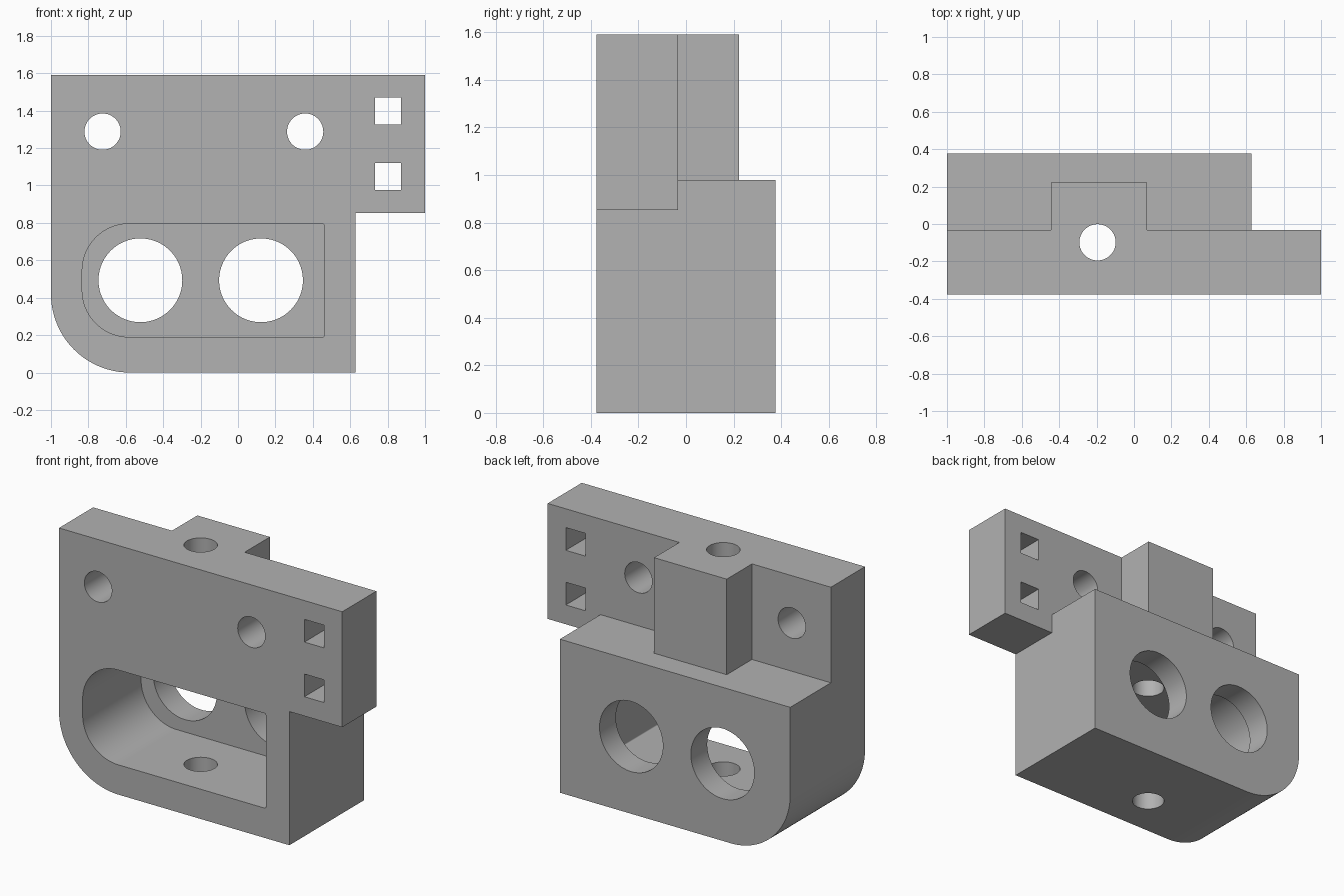
import bpy
import bmesh
from math import sin, cos, pi, radians
from mathutils import Vector

cube = bpy.data.objects.get("Cube")
if cube:
    bpy.data.objects.remove(cube, do_unlink=True)

grey = bpy.data.materials.new("plain grey")
grey.use_nodes = True
colour = (0.445, 0.445, 0.445, 1)
grey.diffuse_color = colour
grey.node_tree.nodes["Principled BSDF"].inputs["Base Color"].default_value = colour

FRONT, STEP, BOSS, BACK = -0.377, -0.033, 0.222, 0.377
TOP = 1.59


def prism(name, points, start, depth_vector):
    """Closed solid made by sweeping a planar outline along a vector."""
    bm = bmesh.new()
    face = bm.faces.new([bm.verts.new(Vector(p) + Vector(start)) for p in points])
    swept = bmesh.ops.extrude_face_region(bm, geom=[face])
    moved = [v for v in swept["geom"] if isinstance(v, bmesh.types.BMVert)]
    bmesh.ops.translate(bm, verts=moved, vec=depth_vector)
    bmesh.ops.recalc_face_normals(bm, faces=bm.faces[:])
    mesh = bpy.data.meshes.new(name)
    bm.to_mesh(mesh)
    bm.free()
    mesh.materials.append(grey)
    obj = bpy.data.objects.new(name, mesh)
    bpy.context.collection.objects.link(obj)
    return obj


def rounded(x0, x1, z0, z1, radii=(0, 0, 0, 0), steps=24):
    """Rectangle outline in xz; radii run bottom left, bottom right, top right, top left."""
    corners = ((x0, z0, 1, 1), (x1, z0, -1, 1), (x1, z1, -1, -1), (x0, z1, 1, -1))
    points = []
    for i, ((x, z, sx, sz), r) in enumerate(zip(corners, radii)):
        if not r:
            points.append((x, 0, z))
            continue
        for k in range(steps + 1):
            a = pi + (i + k / steps) * pi / 2
            points.append((x + sx * r + r * cos(a), 0, z + sz * r + r * sin(a)))
    return points


def along_y(name, points, y0, y1):
    return prism(name, points, (0, y0, 0), (0, y1 - y0, 0))


def circle(r, axis, n=64):
    turns = [2 * pi * k / n for k in range(n)]
    if axis == "y":
        return [(r * cos(a), 0, r * sin(a)) for a in turns]
    return [(r * cos(a), r * sin(a), 0) for a in turns]


def combine(target, tool, operation):
    tool.hide_render = True
    mod = target.modifiers.new(operation.lower(), "BOOLEAN")
    mod.operation = operation
    mod.solver = "EXACT"
    mod.object = tool
    bpy.context.view_layer.objects.active = target
    bpy.ops.object.modifier_apply(modifier=mod.name)
    bpy.data.objects.remove(tool, do_unlink=True)


# Solid parts: rounded block, overhanging plate and rear boss
bracket = along_y("bracket_body", rounded(-1, 0.627, 0, 0.98, (0.42, 0, 0, 0), 32), FRONT, BACK)
plate = along_y("upper_plate", rounded(-1, 1, 0.853, TOP), FRONT, STEP)
boss = along_y("rear_boss", rounded(-0.443, 0.07, 0.9, TOP), -0.2, BOSS)
combine(bracket, plate, "UNION")
combine(bracket, boss, "UNION")

# Front pocket, leaving a back wall
pocket = along_y("pocket", rounded(-0.833, 0.46, 0.19, 0.795, (0.25, 0.008, 0.008, 0.25)), -0.6, 0.212)
combine(bracket, pocket, "DIFFERENCE")

# Large windows through the back wall
for x in (-0.522, 0.123):
    hole = prism("window", circle(0.224, "y", 80), (x, 0.1, 0.493), (0, 0.6, 0))
    combine(bracket, hole, "DIFFERENCE")

# Round mounting holes through the plate
for x in (-0.724, 0.359):
    hole = prism("mounting_hole", circle(0.097, "y"), (x, -0.6, 1.288), (0, 1.2, 0))
    combine(bracket, hole, "DIFFERENCE")

# Square holes in the overhang
for z in (0.976, 1.325):
    hole = along_y("square_hole", rounded(0.733, 0.872, z, z + 0.145), -0.6, 0.2)
    combine(bracket, hole, "DIFFERENCE")

# Vertical bore from top to bottom
bore = prism("vertical_bore", circle(0.097, "z"), (-0.195, -0.098, -0.2), (0, 0, 2))
combine(bracket, bore, "DIFFERENCE")

# Smooth curves, crisp edges
bpy.ops.object.select_all(action="DESELECT")
bracket.select_set(True)
bpy.context.view_layer.objects.active = bracket
bpy.ops.object.shade_smooth_by_angle(angle=radians(30))
normals = bracket.modifiers.new("flat_face_normals", "WEIGHTED_NORMAL")
normals.keep_sharp = True
